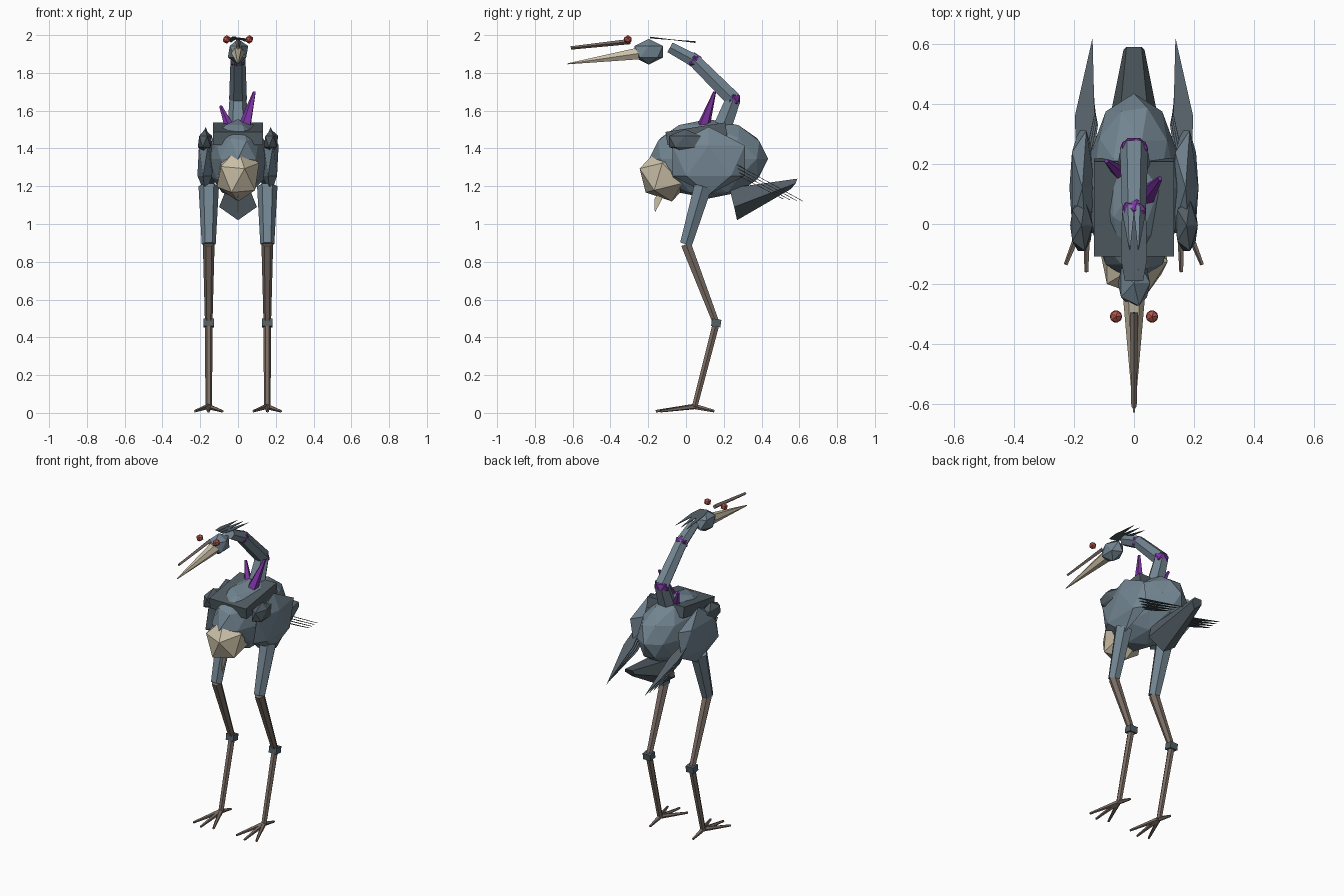
import bpy, bmesh, math
from mathutils import Vector, Matrix

if "Cube" in bpy.data.objects:
    bpy.data.objects.remove(bpy.data.objects["Cube"])


def mat(name, rgb):
    m = bpy.data.materials.new(name)
    m.diffuse_color = (*rgb, 1)
    m.use_nodes = True
    m.node_tree.nodes["Principled BSDF"].inputs["Base Color"].default_value = m.diffuse_color
    return m


SLATE = mat("slate", (0.17, 0.235, 0.285))
DARK = mat("dark_slate", (0.085, 0.112, 0.13))
CREAM = mat("cream", (0.60, 0.53, 0.39))
BROWN = mat("brown", (0.20, 0.155, 0.13))
PURPLE = mat("purple", (0.21, 0.035, 0.38))
RED = mat("red", (0.47, 0.09, 0.07))


def finish(name, bm, material):
    bmesh.ops.recalc_face_normals(bm, faces=bm.faces)
    me = bpy.data.meshes.new(name)
    bm.to_mesh(me)
    bm.free()
    me.materials.append(material)
    ob = bpy.data.objects.new(name, me)
    bpy.context.collection.objects.link(ob)
    return ob


def ball(name, c, r, material, sub=1, pitch=0):
    bm = bmesh.new()
    m = Matrix.Translation(c) @ Matrix.Rotation(math.radians(pitch), 4, 'X') @ Matrix.Diagonal((*r, 1))
    bmesh.ops.create_icosphere(bm, subdivisions=sub, radius=1, matrix=m)
    return finish(name, bm, material)


def box(name, c, size, material, pitch=0):
    bm = bmesh.new()
    m = Matrix.Translation(c) @ Matrix.Rotation(math.radians(pitch), 4, 'X') @ Matrix.Diagonal((*size, 1))
    bmesh.ops.create_cube(bm, size=1, matrix=m)
    return finish(name, bm, material)


def limb(name, a, b, ra, rb, material, sides=6):
    """Tapered prism from a to b."""
    a, b = Vector(a), Vector(b)
    d = b - a
    bm = bmesh.new()
    m = Matrix.Translation((a + b) / 2) @ d.to_track_quat('Z', 'X').to_matrix().to_4x4()
    bmesh.ops.create_cone(bm, cap_ends=True, segments=sides, radius1=ra, radius2=rb,
                          depth=d.length, matrix=m)
    return finish(name, bm, material)


def blade(name, a, b, side, width, material, thick=0.003):
    """Flat pointed feather from a to b, spread along the side axis."""
    a, b, side = Vector(a), Vector(b), Vector(side)
    n = (b - a).cross(side).normalized() * thick / 2
    mid = a.lerp(b, 0.3)
    outline = [a - side * width * 0.3, mid - side * width / 2, b,
               mid + side * width / 2, a + side * width * 0.3]
    bm = bmesh.new()
    top = [bm.verts.new(p + n) for p in outline]
    low = [bm.verts.new(p - n) for p in outline]
    bm.faces.new(top)
    bm.faces.new(low[::-1])
    for i in range(5):
        j = (i + 1) % 5
        bm.faces.new((top[i], low[i], low[j], top[j]))
    return finish(name, bm, material)


# Body, breast and back
ball("body", (0, 0.12, 1.345), (0.16, 0.315, 0.21), SLATE, 2)
ball("breast", (0, -0.11, 1.26), (0.125, 0.145, 0.145), CREAM, 1, 14)
blade("breast_feather", (0, -0.14, 1.16), (0, -0.165, 1.06), (0, 1, 0), 0.04, CREAM)
box("mantle", (0, 0.055, 1.478), (0.265, 0.32, 0.07), DARK, 9)

# Tail: keel-shaped block tapering to the rear
bm = bmesh.new()
base = [(0, 0.27, 1.02), (0.1, 0.255, 1.09), (0.06, 0.23, 1.19), (-0.06, 0.23, 1.19), (-0.1, 0.255, 1.09)]
end = [(0, 0.555, 1.185), (0.035, 0.58, 1.215), (0.025, 0.59, 1.24), (-0.025, 0.59, 1.24), (-0.035, 0.58, 1.215)]
r1, r2 = [[bm.verts.new(p) for p in ring] for ring in (base, end)]
bm.faces.new(r1)
bm.faces.new(r2)
for i in range(5):
    j = (i + 1) % 5
    bm.faces.new((r1[i], r1[j], r2[j], r2[i]))
finish("tail", bm, DARK)

# Neck chain with ball joints
low, bend, top = (0, 0.25, 1.66), (0, 0.25, 1.66), (0, 0.045, 1.865)
limb("neck_lower", (0, 0.18, 1.48), low, 0.058, 0.045, SLATE)
limb("neck_middle", bend, top, 0.047, 0.04, SLATE)
limb("neck_upper", top, (0, -0.085, 1.935), 0.04, 0.033, SLATE)
ball("neck_joint_lower", (0, 0.25, 1.66), (0.053, 0.043, 0.045), PURPLE)
ball("neck_joint_upper", (0, 0.045, 1.865), (0.045, 0.043, 0.043), PURPLE)

# Purple back spikes
limb("spike_right", (0.035, 0.09, 1.51), (0.087, 0.152, 1.7), 0.036, 0.008, PURPLE, 5)
limb("spike_left", (-0.04, 0.165, 1.5), (-0.092, 0.21, 1.625), 0.028, 0.008, PURPLE, 5)

# Head, beak and crest
ball("head", (0, -0.197, 1.912), (0.06, 0.088, 0.068), SLATE)
limb("beak_lower", (0, -0.25, 1.903), (0, -0.627, 1.848), 0.036, 0.003, CREAM, 6)
limb("beak_upper", (0, -0.295, 1.966), (0, -0.61, 1.932), 0.014, 0.009, BROWN, 4)
for i, x in enumerate((-0.04, 0, 0.04)):
    blade("crest_feather", (x * 0.5, -0.19, 1.99 - 0.003 * i), (x, 0.05, 1.96 + 0.003 * i),
          (1, 0, 0), 0.035, DARK)

for s, tag in ((1, "right"), (-1, "left")):
    ball("eye_" + tag, (s * 0.06, -0.308, 1.977), (0.023, 0.023, 0.023), RED)

    # Wing, shoulder and flight feathers
    ball("wing_" + tag, (s * 0.172, 0.12, 1.335), (0.048, 0.225, 0.18), SLATE)
    ball("shoulder_" + tag, (s * 0.175, -0.005, 1.437), (0.042, 0.1, 0.065), DARK)
    for i in range(4):
        blade("flight_feather_" + tag, (s * (0.175 - 0.008 * i), 0.25, 1.325 - 0.018 * i),
              (s * (0.138 + 0.006 * i), 0.62 - 0.035 * i, 1.12 + 0.004 * i),
              (1, 0, 0), 0.065, DARK)

    # Leg
    x = s * 0.155
    limb("thigh_" + tag, (x, 0.09, 1.2), (x, 0.0, 0.893), 0.054, 0.037, SLATE, 6)
    limb("shin_" + tag, (x, 0.0, 0.893), (x, 0.16, 0.475), 0.031, 0.02, BROWN, 6)
    box("ankle_" + tag, (x, 0.16, 0.476), (0.054, 0.05, 0.04), DARK, -8)
    limb("lower_leg_" + tag, (x, 0.16, 0.475), (x, 0.045, 0.03), 0.021, 0.017, BROWN, 6)

    # Toes
    for dx, y in ((-0.072, -0.135), (0.003, -0.16), (0.072, -0.135), (0, 0.15)):
        limb("toe_" + tag, (x, 0.045, 0.034), (x + s * dx, y, 0.009), 0.015, 0.007, BROWN, 5)
